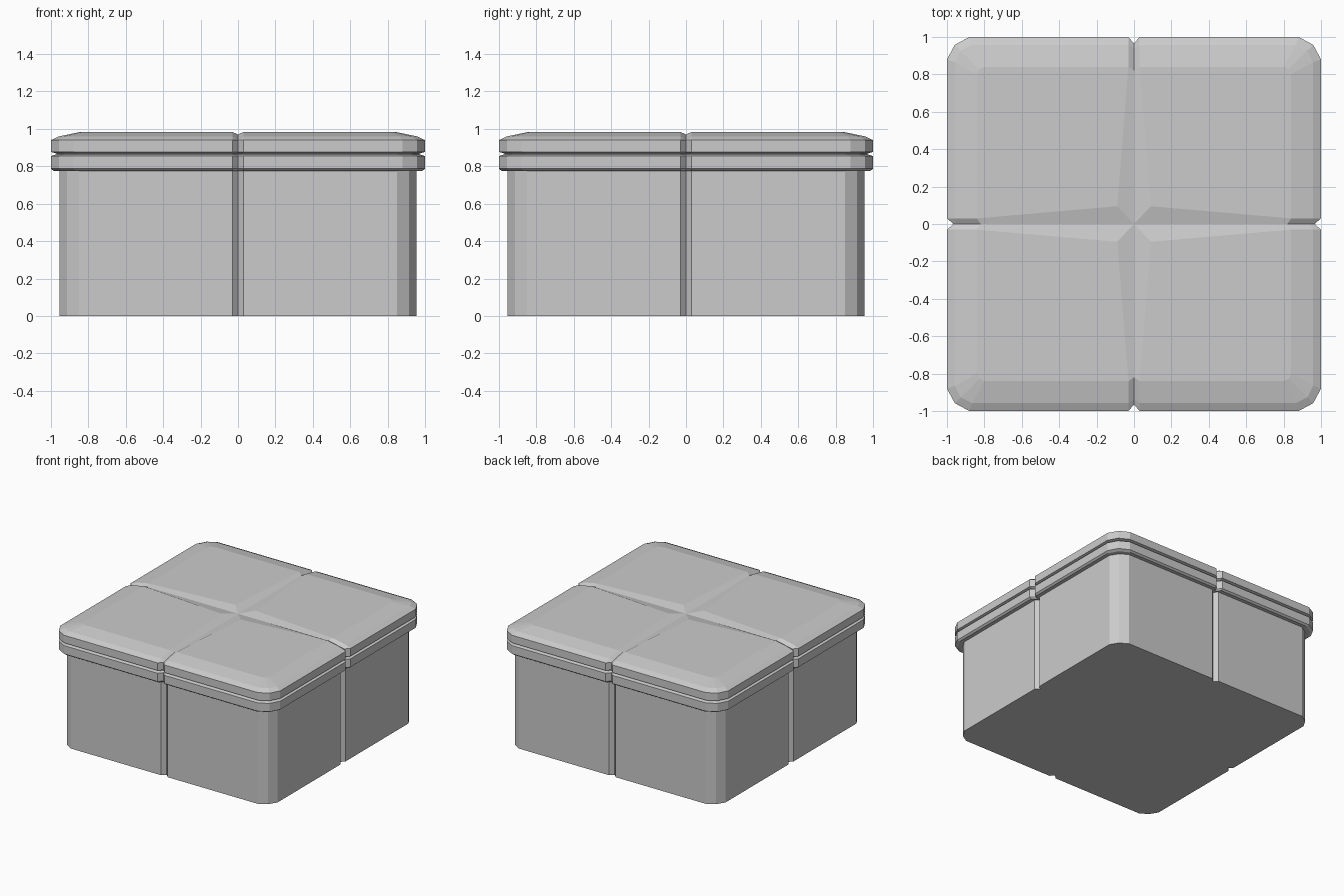
import bpy
import bmesh

if "Cube" in bpy.data.objects:
    bpy.data.objects.remove(bpy.data.objects["Cube"])

W = 0.03  # half width of the centre notches


def outline(h, c, k, notch, z, notch_z=None):
    """Square loop, two-step corners (c, k), a V notch mid-side; 7 points per side."""
    nz = z if notch_z is None else notch_z
    side = [(h, 0 - W, z), (h - notch, 0, nz), (h, W, z),
            (h, c, z), (k, k, z), (c, h, z)]
    pts = []
    for _ in range(4):
        pts += side
        side = [(-y, x, zz) for x, y, zz in side]
    return pts


def skin(bm, loops):
    rings = [[bm.verts.new(p) for p in loop] for loop in loops]
    for a, b in zip(rings, rings[1:]):
        n = len(a)
        for i in range(n):
            j = (i + 1) % n
            bm.faces.new((a[i], a[j], b[j], b[i]))
    return rings


def finish(name, bm):
    bmesh.ops.recalc_face_normals(bm, faces=bm.faces)
    me = bpy.data.meshes.new(name)
    bm.to_mesh(me)
    bm.free()
    ob = bpy.data.objects.new(name, me)
    bpy.context.collection.objects.link(ob)
    return ob


def band(h, z):
    return outline(h, h - 0.12, h - 0.042, 0.035, z)


# Box body with flat bottom
bm = bmesh.new()
rings = skin(bm, [outline(0.955, 0.85, 0.915, 0.03, z) for z in (0, 0.775)])
bm.faces.new(rings[0][::-1])
finish("box_body", bm)

# Lower rim band, lid bands and lid top
bm = bmesh.new()
loops = [outline(0.95, 0.84, 0.908, 0.035, 0.775), band(0.985, 0.775),
         band(1.0, 0.787), band(1.0, 0.855), band(0.97, 0.864),
         band(0.97, 0.868), band(1.0, 0.877), band(1.0, 0.94),
         outline(0.958, 0.865, 0.927, 0.02, 0.96, 0.945),
         outline(0.84, 0.80, 0.828, 0.02, 0.984, 0.97)]
top = skin(bm, loops)[-1]

# Four flat pads separated by shallow tapering valleys
centre = bm.verts.new((0, 0, 0.97))
pads = [bm.verts.new((sx * 0.09, sy * 0.095, 0.984))
        for sx, sy in ((1, 1), (-1, 1), (-1, -1), (1, -1))]
for q in range(4):
    s = q * 6
    mid, nxt = top[s + 1], top[(s + 6) % 24]
    bm.faces.new([top[s + 2], top[s + 3], top[s + 4], top[s + 5], nxt, pads[q]])
    bm.faces.new((mid, top[s + 2], pads[q], centre))
    bm.faces.new((top[s], mid, centre, pads[q - 1]))
finish("lid", bm)
